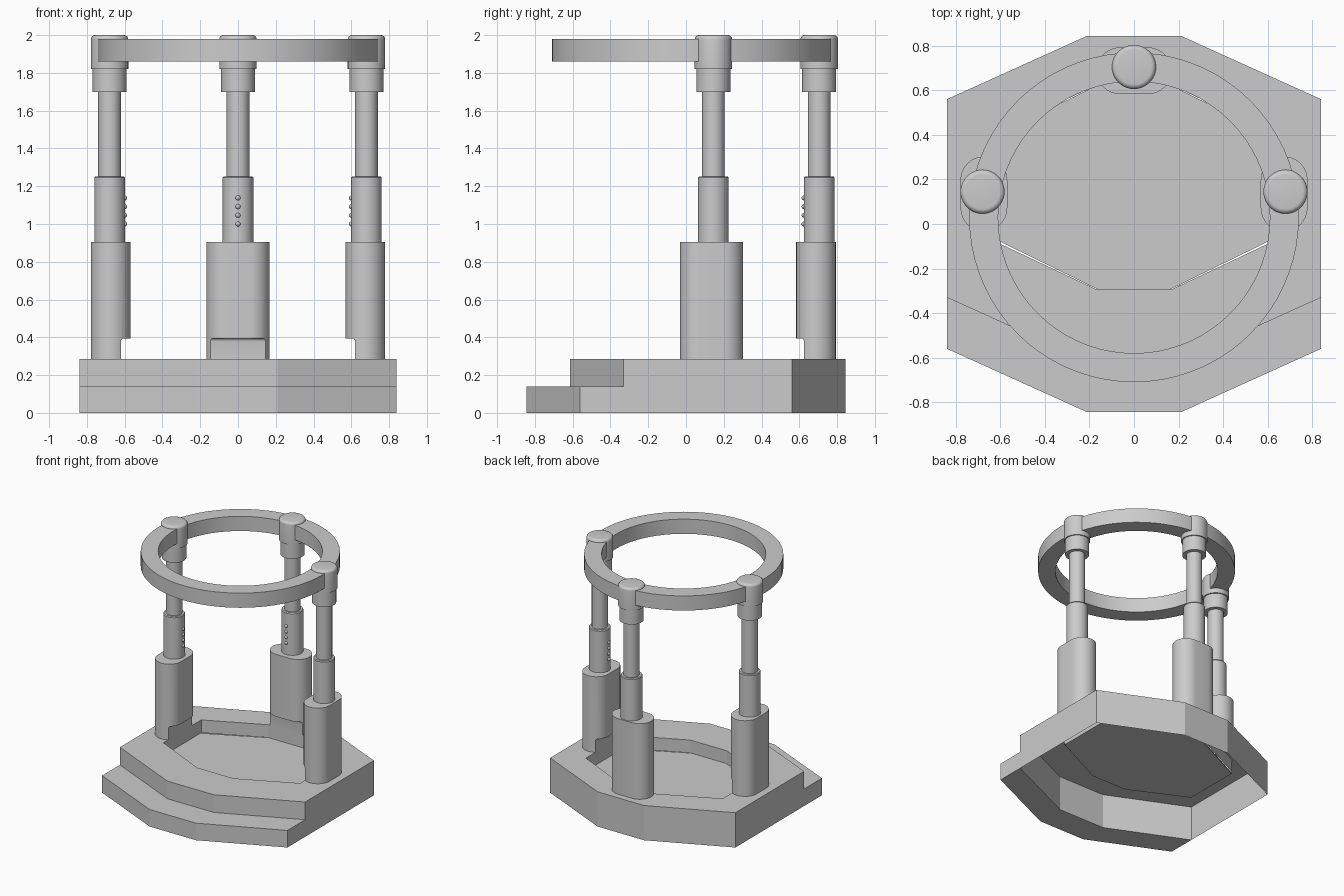
import bpy, bmesh, math
from mathutils import Matrix

if "Cube" in bpy.data.objects:
    bpy.data.objects.remove(bpy.data.objects["Cube"])


def finish(name, bm, smooth=False):
    bmesh.ops.recalc_face_normals(bm, faces=bm.faces)
    me = bpy.data.meshes.new(name)
    bm.to_mesh(me)
    bm.free()
    ob = bpy.data.objects.new(name, me)
    bpy.context.collection.objects.link(ob)
    if smooth:
        bpy.ops.object.select_all(action='DESELECT')
        ob.select_set(True)
        bpy.context.view_layer.objects.active = ob
        bpy.ops.object.shade_smooth_by_angle(angle=math.radians(35))
    return ob


def prism(bm, pts, z0, z1):
    """Closed prism; returns its top face."""
    lo = [bm.verts.new((x, y, z0)) for x, y in pts]
    hi = [bm.verts.new((x, y, z1)) for x, y in pts]
    n = len(pts)
    for i in range(n):
        j = (i + 1) % n
        bm.faces.new((lo[i], lo[j], hi[j], hi[i]))
    bm.faces.new(lo[::-1])
    return bm.faces.new(hi)


def lathe(name, profile, loc, closed=False, steps=40):
    """Revolve an (r, z) profile about a vertical axis at loc."""
    bm = bmesh.new()
    vs = [bm.verts.new((r, 0, z)) for r, z in profile]
    ed = [bm.edges.new(vs[i:i + 2]) for i in range(len(vs) - 1)]
    if closed:
        ed.append(bm.edges.new((vs[-1], vs[0])))
    bmesh.ops.spin(bm, geom=vs + ed, cent=(0, 0, 0), axis=(0, 0, 1),
                   angle=math.tau, steps=steps, use_duplicate=False)
    bmesh.ops.remove_doubles(bm, verts=bm.verts, dist=1e-4)
    bmesh.ops.translate(bm, verts=bm.verts, vec=(loc[0], loc[1], 0))
    return finish(name, bm, True)


def octagon(xi, xo, y0, y1, y2, y3):
    """Eight-sided outline symmetric in x, listed counter-clockwise from the front."""
    return [(-xi, y0), (xi, y0), (xo, y1), (xo, y2),
            (xi, y3), (-xi, y3), (-xo, y2), (-xo, y1)]


TOP, STEP, FLOOR = 0.285, 0.14, 0.18
outer = octagon(0.21, 0.84, -0.615, -0.33, 0.56, 0.845)
pit = octagon(0.165, 0.62, -0.295, -0.08, 0.41, 0.625)

# Base shell, open underneath: outer wall, top rim and pit wall
bm = bmesh.new()
loops = [[bm.verts.new((x, y, z)) for x, y in pts]
         for pts, z in ((outer, 0), (outer, TOP), (pit, TOP), (pit, FLOOR))]
for a, b in zip(loops, loops[1:]):
    for i in range(8):
        j = (i + 1) % 8
        bm.faces.new((a[i], a[j], b[j], b[i]))
finish("base_shell", bm)

# Pit floor, with a narrow gap along its slanted sides
bm = bmesh.new()
prism(bm, octagon(0.16, 0.62, -0.295, -0.07, 0.40, 0.625), FLOOR - 0.01, FLOOR)
finish("pit_floor", bm)

# Lower step wrapped round the front
bm = bmesh.new()
front = [(-0.84, -0.56), (-0.21, -0.845), (0.21, -0.845), (0.84, -0.56)]
back = [(0.84, -0.33), (0.21, -0.615), (-0.21, -0.615), (-0.84, -0.33)]
prism(bm, front + back, 0, STEP)
finish("front_step", bm)

# Helper that trims the pedestals where they overhang the pit
bm = bmesh.new()
top_face = prism(bm, pit, 0.2, 0.395)
bmesh.ops.bevel(bm, geom=list(top_face.edges), offset=0.018, segments=4,
                profile=0.5, affect='EDGES')
cutter = finish("pit_cutter", bm)
cutter.hide_render = True


def stadium(hl, r, n=16):
    s = hl - r
    return [((s if k <= n else -s) + r * math.cos(a), r * math.sin(a))
            for k in range(2 * n + 2)
            for a in [-math.pi / 2 + math.pi * (k if k <= n else k - 1) / n]]


# Three posts: (name, post axis, pedestal centre, inward direction)
posts = [("left", (-0.68, 0.145), (-0.674, 0.135), (1, 0)),
         ("right", (0.68, 0.145), (0.674, 0.135), (-1, 0)),
         ("back", (0, 0.705), (0, 0.688), (0, -1))]
for side, c, p, d in posts:
    # Stadium-shaped pedestal
    bm = bmesh.new()
    pts = stadium(0.168, 0.105)
    if d[0]:
        pts = [(-y, x) for x, y in pts]
    prism(bm, [(x + p[0], y + p[1]) for x, y in pts], TOP, 0.905)
    ped = finish(side + "_pedestal", bm)
    mod = ped.modifiers.new("trim", 'BOOLEAN')
    mod.operation, mod.object, mod.solver = 'DIFFERENCE', cutter, 'EXACT'
    bpy.ops.object.select_all(action='DESELECT')
    ped.select_set(True)
    bpy.context.view_layer.objects.active = ped
    bpy.ops.object.modifier_apply(modifier=mod.name)
    bpy.ops.object.shade_smooth_by_angle(angle=math.radians(35))

    # Telescoping tubes, collar and rounded cap
    lathe(side + "_lower_tube", [(0, 0.90), (0.081, 0.90), (0.081, 1.245),
                                 (0.076, 1.252), (0, 1.252)], c)
    lathe(side + "_upper_tube", [(0, 1.25), (0.06, 1.25), (0.06, 1.70), (0, 1.70)], c)
    lathe(side + "_collar", [(0, 1.70), (0.09, 1.70), (0.09, 1.82), (0, 1.82)], c)
    arc = [(0.077 + 0.022 * math.cos(a), 1.978 + 0.022 * math.sin(a))
           for a in [math.pi / 2 * k / 5 for k in range(6)]]
    lathe(side + "_cap", [(0, 1.82), (0.099, 1.82)] + arc + [(0, 2.0)], c)

    # Row of small buttons on the inward face
    bm = bmesh.new()
    for k in range(4):
        loc = (c[0] + d[0] * 0.08, c[1] + d[1] * 0.08, 1.0 + 0.046 * k)
        bmesh.ops.create_uvsphere(bm, u_segments=12, v_segments=8, radius=0.013,
                                  matrix=Matrix.Translation(loc))
    finish(side + "_buttons", bm, True)

bpy.data.objects.remove(cutter)

# Hand ring carried by the posts
lathe("hand_ring", [(0.61, 1.86), (0.74, 1.86), (0.74, 1.98), (0.61, 1.98)],
      (0, 0.03), closed=True, steps=72)
